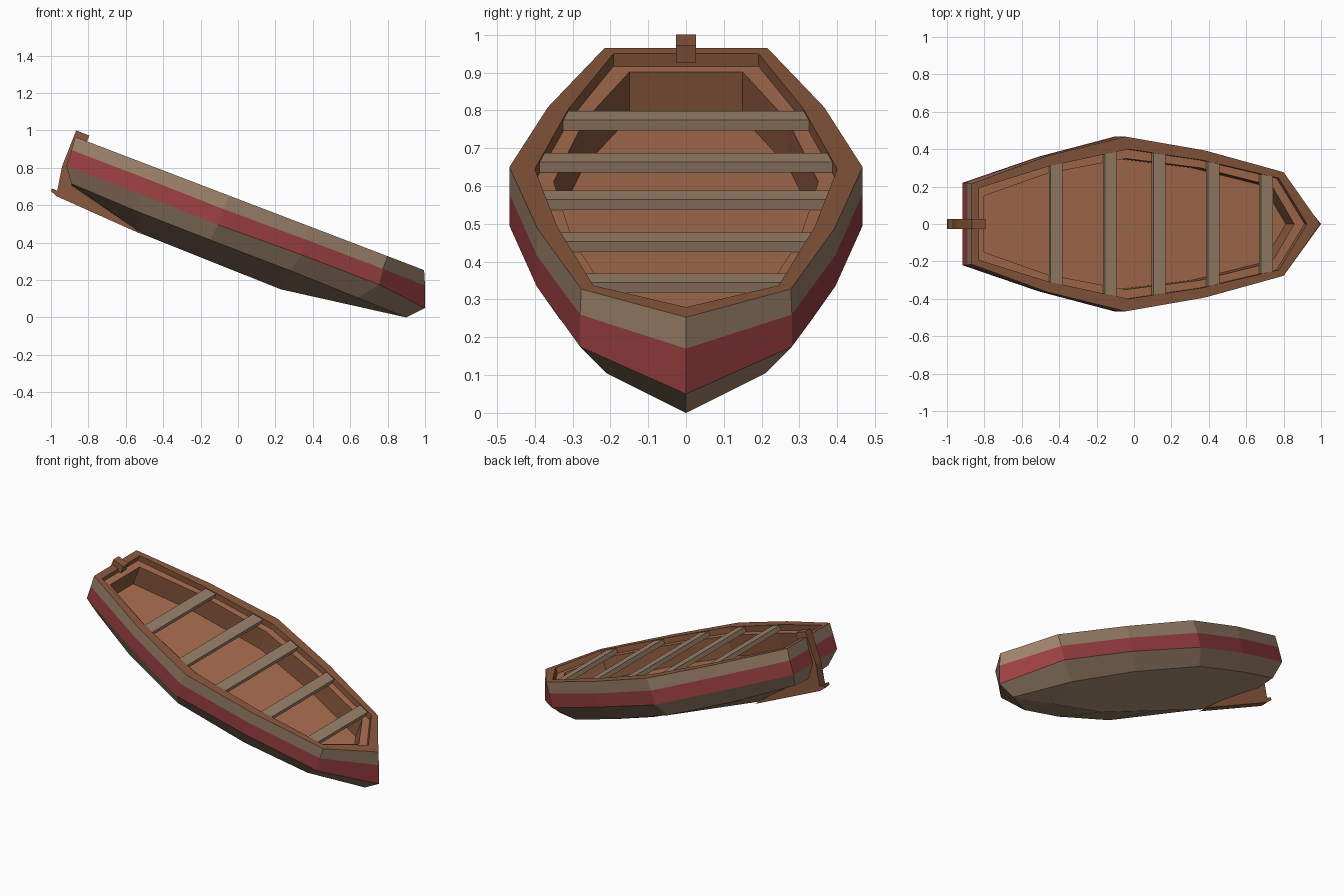
import bpy, bmesh, math

if "Cube" in bpy.data.objects:
    bpy.data.objects.remove(bpy.data.objects["Cube"])

TILT = math.atan(0.382)          # the boat lies bow-down
N = (math.sin(TILT), math.cos(TILT))


def material(name, r, g, b):
    m = bpy.data.materials.new(name)
    m.diffuse_color = (r, g, b, 1)
    m.use_nodes = True
    m.node_tree.nodes["Principled BSDF"].inputs["Base Color"].default_value = m.diffuse_color
    return m


TAN = material("tan_paint", 0.33, 0.22, 0.144)
RED = material("red_paint", 0.33, 0.05, 0.053)
BROWN = material("dark_wood", 0.26, 0.10, 0.048)
ORANGE = material("floor_wood", 0.41, 0.16, 0.08)
MATS = [TAN, RED, BROWN, ORANGE]


def rim_z(x):
    return 0.633 - 0.382 * x


def sunk(outline, depth):
    """Plan outline (x, y) on the rim plane, lowered square to it."""
    return [(x - N[0] * depth, y, rim_z(x) - N[1] * depth) for x, y in outline]


def new_object(name, bm, mats):
    bmesh.ops.recalc_face_normals(bm, faces=bm.faces)
    me = bpy.data.meshes.new(name)
    bm.to_mesh(me)
    bm.free()
    for m in mats:
        me.materials.append(m)
    ob = bpy.data.objects.new(name, me)
    bpy.context.collection.objects.link(ob)
    return ob


# Hull lines, stern to bow, port half (the other half is mirrored)
keel = [(-.89, 0, .705), (-.51, 0, .445), (-.16, 0, .305), (.23, 0, .15), (.60, 0, .067), (.90, 0, 0)]
chine = [(-.89, .17, .715), (-.56, .30, .575), (-.15, .40, .415), (.28, .335, .25), (.64, .21, .105), (.90, 0, 0)]
red_low = [(-.918, .22, .81), (-.51, .36, .655), (-.105, .467, .495), (.34, .395, .335), (.755, .28, .175), (1.0, 0, .05)]
red_top = [(-.89, .22, .895), (-.48, .365, .738), (-.08, .467, .58), (.36, .395, .417), (.775, .28, .26), (1.0, 0, .17)]
rim = sunk([(-.87, .215), (-.46, .365), (-.045, .467), (.38, .393), (.80, .277), (.995, 0)], 0)
inner = [(-.83, .192), (-.45, .31), (-.03, .40), (.37, .34), (.775, .245), (.925, 0)]
ledge = [(-.79, .15), (-.45, .27), (-.03, .35), (.37, .30), (.75, .205), (.87, 0)]

# (line, material of the strip leading up to it)
strips = [(keel, 0), (chine, 0), (red_low, 0), (red_top, 1), (rim, 0),
          (sunk(inner, 0), 2), (sunk(inner, .036), 2),
          (sunk(ledge, .036), 3), (sunk(ledge, .165), 2)]

# Hull, gunwale, ledge and floor as one closed skin
bm = bmesh.new()
prev = None
for line, mat in strips:
    loop = line + [(x, -y, z) for x, y, z in reversed(line[:-1])]
    ring = [bm.verts.new(p) for p in loop]
    if prev:
        for i in range(len(ring)):
            j = (i + 1) % len(ring)
            f = bm.faces.new((prev[i], prev[j], ring[j], ring[i]))
            f.material_index = mat
    prev = ring
bm.faces.new(prev).material_index = 3
bmesh.ops.remove_doubles(bm, verts=bm.verts, dist=0.0005)
new_object("hull", bm, MATS)

# Seats across the rim
for i, (x, half) in enumerate([(-.415, .328), (-.125, .39), (.135, .387), (.425, .34), (.71, .265)]):
    bm = bmesh.new()
    bmesh.ops.create_cube(bm, size=1)
    bmesh.ops.scale(bm, verts=bm.verts, vec=(.067, 2 * half, .029))
    seat = new_object(f"seat_{i + 1}", bm, [TAN])
    d = .0205
    seat.location = (x - N[0] * d + .003, 0, rim_z(x) - N[1] * d)
    seat.rotation_euler = (0, TILT, 0)

# Rudder, tiller and skeg in one flat profile
profile = [(-.865, 1.0), (-.795, .972), (-.812, .927), (-.86, .94), (-.865, .72),
           (-.51, .442), (-.97, .648), (-1.0, .675), (-.995, .69), (-.967, .677),
           (-.94, .81)]
bm = bmesh.new()
face = bm.faces.new([bm.verts.new((x, -.027, z)) for x, z in profile])
ext = bmesh.ops.extrude_face_region(bm, geom=[face])
bmesh.ops.translate(bm, vec=(0, .054, 0),
                    verts=[v for v in ext["geom"] if isinstance(v, bmesh.types.BMVert)])
new_object("rudder", bm, [BROWN])
